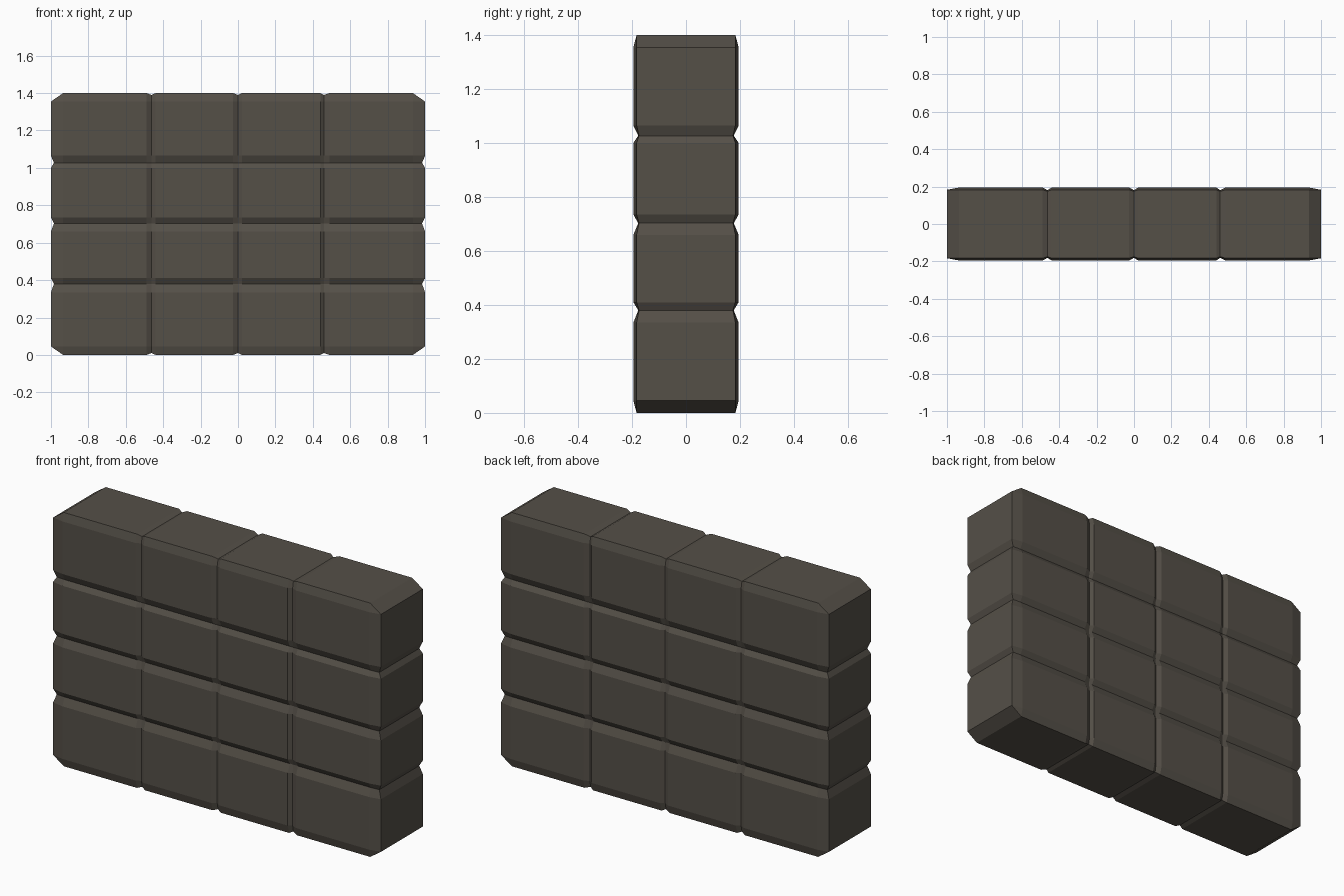
import bpy, bmesh

if "Cube" in bpy.data.objects:
    bpy.data.objects.remove(bpy.data.objects["Cube"])

# Lattice lines: outer rim, chamfer line, then groove triples (edge, valley, edge)
XS = [-1, -.935, -.488, -.463, -.44, -.027, 0, .022, .44, .46, .49, .935, 1]
ZS = [0, .045, .335, .38, .41, .66, .703, .735, 1.0, 1.027, 1.065, 1.355, 1.4]
VALLEYS = (3, 6, 9)
LAST = 12


def is_rim(k):
    return k in (0, LAST)


def position(i, j, side):
    x, z, y = XS[i], ZS[j], .195
    groove = i in VALLEYS or j in VALLEYS
    rim = is_rim(i) or is_rim(j)
    if groove:
        y = .177 if j in VALLEYS else .181
    if rim:
        y = .174 if groove else .183
    # grooves also notch the outline
    if is_rim(i) and j in VALLEYS:
        x *= .984
    if is_rim(j) and i in VALLEYS:
        z += .01 if j == 0 else -.01
    return x, side * y, z


bm = bmesh.new()
verts = {}
for side in (-1, 1):
    for i in range(LAST + 1):
        for j in range(LAST + 1):
            if not (is_rim(i) and is_rim(j)):      # cut-off corners
                verts[i, j, side] = bm.verts.new(position(i, j, side))

# Front and back block faces with their grooves
for side in (-1, 1):
    for i in range(LAST):
        for j in range(LAST):
            keys = [(i, j, side), (i + 1, j, side), (i + 1, j + 1, side), (i, j + 1, side)]
            bm.faces.new([verts[k] for k in keys if k in verts])

# Band around the ends, top and bottom
inner = range(1, LAST)
loop = [(i, 0) for i in inner] + [(LAST, j) for j in inner]
loop += [(i, LAST) for i in reversed(inner)] + [(0, j) for j in reversed(inner)]
for a, b in zip(loop, loop[1:] + loop[:1]):
    bm.faces.new([verts[(*a, -1)], verts[(*a, 1)], verts[(*b, 1)], verts[(*b, -1)]])

bmesh.ops.recalc_face_normals(bm, faces=bm.faces)
mesh = bpy.data.meshes.new("block_wall")
bm.to_mesh(mesh)
bm.free()
wall = bpy.data.objects.new("block_wall", mesh)
bpy.context.collection.objects.link(wall)

# Dark stone
stone = bpy.data.materials.new("dark_stone")
stone.diffuse_color = (.09, .079, .064, 1)
stone.use_nodes = True
stone.node_tree.nodes["Principled BSDF"].inputs["Base Color"].default_value = stone.diffuse_color
mesh.materials.append(stone)
